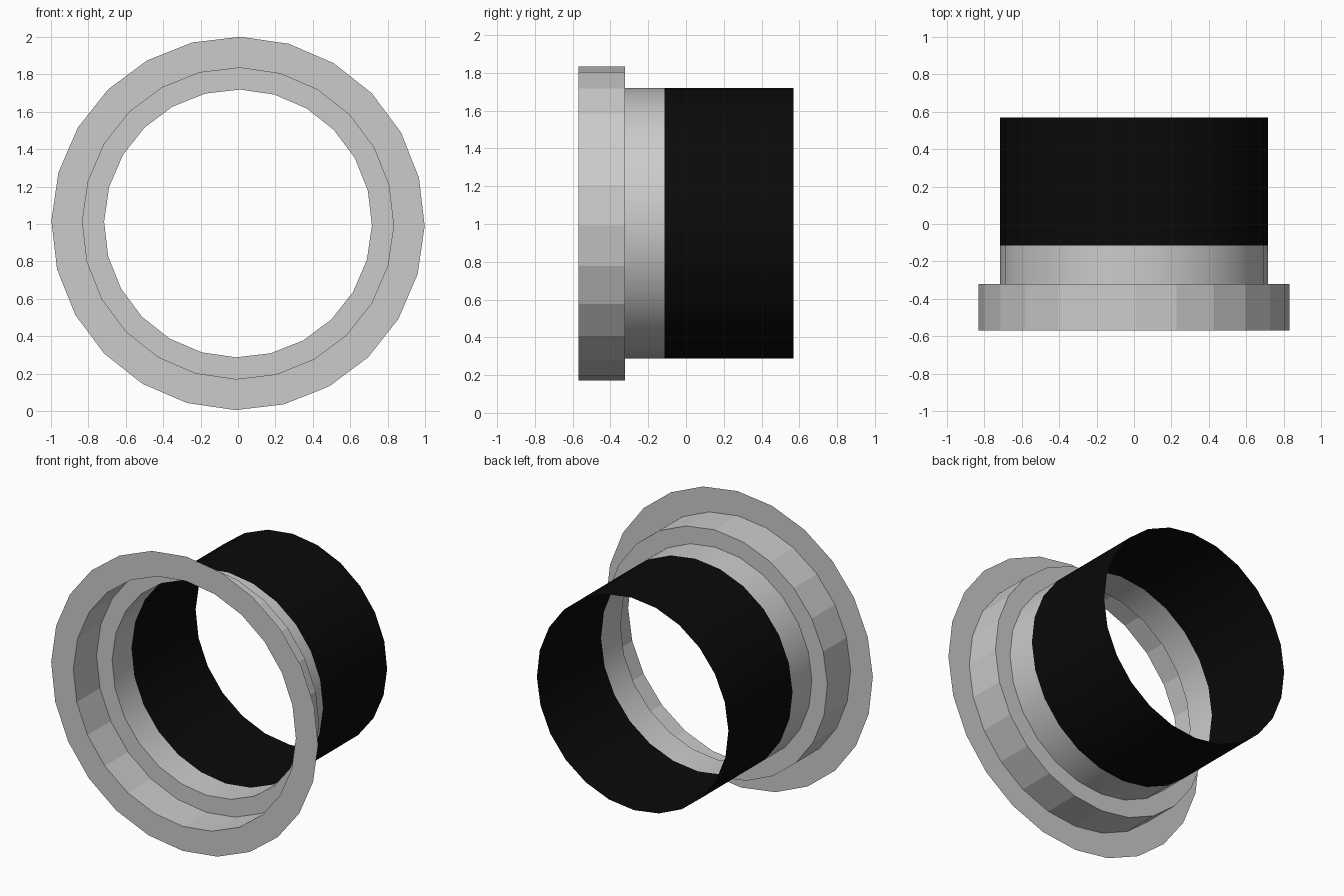
import bpy, bmesh, math

if "Cube" in bpy.data.objects:
    bpy.data.objects.remove(bpy.data.objects["Cube"])

SIDES = 24
CENTRE_Z = 1.003
TURN = math.radians(0.8)


def lathe(name, profile, smooth=False, material=None):
    """Turn an open (radius, y) profile around the y axis as a thin shell."""
    bm = bmesh.new()
    rings = []
    for r, y in profile:
        angles = [TURN + 2 * math.pi * i / SIDES for i in range(SIDES)]
        rings.append([bm.verts.new((r * math.sin(a), y, r * math.cos(a))) for a in angles])
    for a, b in zip(rings, rings[1:]):
        for i in range(SIDES):
            j = (i + 1) % SIDES
            face = bm.faces.new((a[i], b[i], b[j], a[j]))
            face.smooth = smooth
            face.normal_flip()
    # outward on tubes, forward or backward on washers
    for face in bm.faces:
        face.normal_update()
        c = face.calc_center_median()
        if face.normal.x * c.x + face.normal.z * c.z < -0.01:
            face.normal_flip()
    mesh = bpy.data.meshes.new(name)
    bm.to_mesh(mesh)
    bm.free()
    obj = bpy.data.objects.new(name, mesh)
    obj.location.z = CENTRE_Z
    bpy.context.collection.objects.link(obj)
    if material:
        mesh.materials.append(material)
    return obj


black = bpy.data.materials.new("black")
black.diffuse_color = (0.003, 0.003, 0.003, 1)
black.use_nodes = True
black.node_tree.nodes["Principled BSDF"].inputs["Base Color"].default_value = black.diffuse_color

# Front rim, faceted collar and step down to the tube
lathe("front_rim", [(0.998, -0.57), (0.832, -0.57)])
lathe("collar", [(0.832, -0.57), (0.832, -0.322)])
lathe("collar_step", [(0.832, -0.322), (0.716, -0.322)])

# Smooth tube: grey neck, then black sleeve
lathe("neck", [(0.716, -0.322), (0.716, -0.115)], smooth=True)
lathe("sleeve", [(0.716, -0.115), (0.716, 0.57)], smooth=True, material=black)
